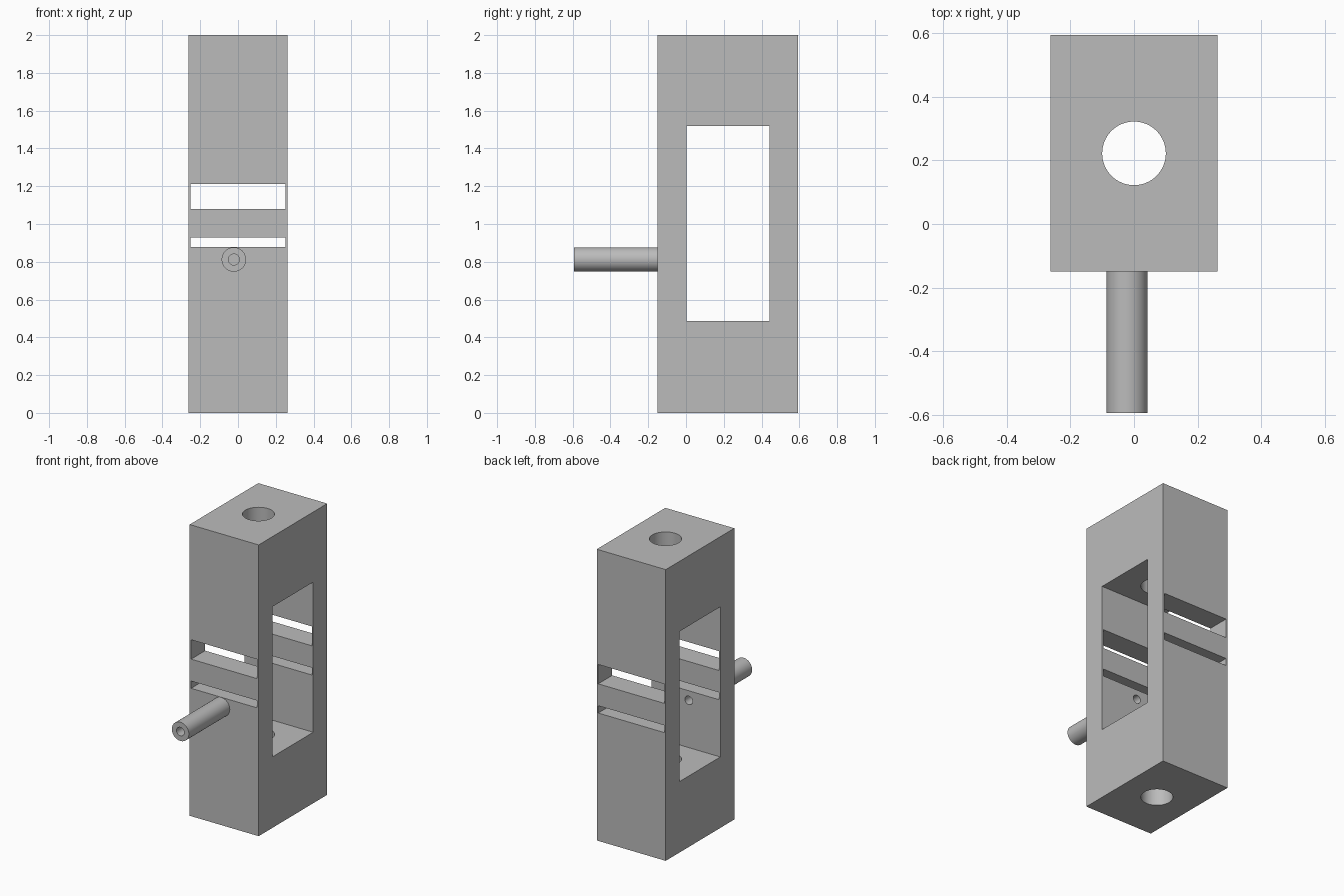
import bpy
import math

if "Cube" in bpy.data.objects:
    bpy.data.objects.remove(bpy.data.objects["Cube"], do_unlink=True)

# One plain grey for the whole model
GREY = (0.5, 0.5, 0.5, 1)
grey = bpy.data.materials.new("plain grey")
grey.use_nodes = True
grey.diffuse_color = GREY
grey.node_tree.nodes["Principled BSDF"].inputs["Base Color"].default_value = GREY

MID_Y = 0.222            # centre of the block, front to back
ROD_X, ROD_Z = -0.022, 0.812


def finish(name):
    obj = bpy.context.object
    obj.name = name
    obj.data.materials.append(grey)
    return obj


def box(name, centre, size):
    bpy.ops.mesh.primitive_cube_add(size=1, location=centre)
    bpy.context.object.scale = size
    bpy.ops.object.transform_apply(location=False, rotation=False, scale=True)
    return finish(name)


def cylinder(name, centre, radius, length, along_y=False):
    turn = (math.pi / 2, 0, 0) if along_y else (0, 0, 0)
    bpy.ops.mesh.primitive_cylinder_add(vertices=64, radius=radius, depth=length,
                                        location=centre, rotation=turn)
    return finish(name)


def cut(target, cutters):
    bpy.context.view_layer.objects.active = target
    for cutter in cutters:
        mod = target.modifiers.new("cut", "BOOLEAN")
        mod.operation = "DIFFERENCE"
        mod.solver = "EXACT"
        mod.object = cutter
        bpy.ops.object.modifier_apply(modifier=mod.name)


# Solid parts
block = box("block", (0, MID_Y, 1), (0.524, 0.744, 2))
rod = cylinder("hollow_rod", (ROD_X, -0.372, ROD_Z), 0.0645, 0.444, along_y=True)

# Side window, vertical hole, front-to-back slots and the rod bore
window = box("window_cutter", (0, MID_Y, 1.003), (1, 0.44, 1.031))
shaft = cylinder("shaft_cutter", (0, MID_Y, 1), 0.1, 3)
wide_slot = box("wide_slot_cutter", (0, MID_Y, 1.145), (0.502, 2, 0.133))
thin_slot = box("thin_slot_cutter", (0, MID_Y, 0.903), (0.502, 2, 0.05))
bore = cylinder("bore_cutter", (ROD_X, -0.4, ROD_Z), 0.029, 1, along_y=True)

cut(block, [window, shaft, wide_slot, thin_slot, bore])
cut(rod, [bore])
for helper in (window, shaft, wide_slot, thin_slot, bore):
    bpy.data.objects.remove(helper, do_unlink=True)

# Smooth round walls, crisp edges
for part in (block, rod):
    bpy.ops.object.select_all(action="DESELECT")
    part.select_set(True)
    bpy.context.view_layer.objects.active = part
    bpy.ops.object.shade_smooth_by_angle(angle=math.radians(30))
